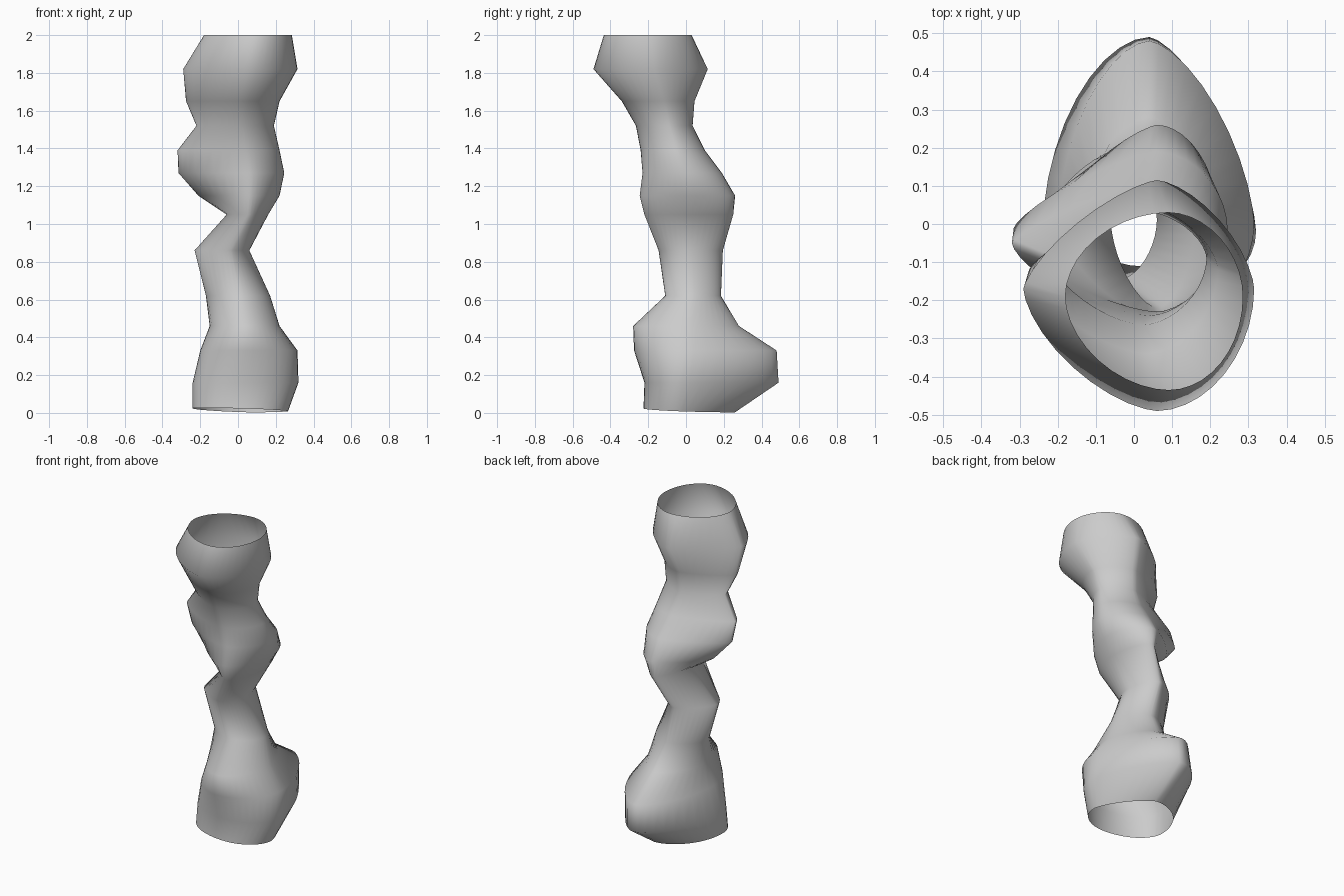
import bpy, math

if "Cube" in bpy.data.objects:
    bpy.data.objects.remove(bpy.data.objects["Cube"])

# Cross-sections: z, left, right, front, back limits, then the x and y of the axis
RINGS = [
    (0, -.24, .265, -.225, .26, .04, -.04),
    (.16, -.24, .32, -.22, .49, .04, -.02),
    (.33, -.2, .315, -.275, .48, .04, 0),
    (.46, -.15, .22, -.28, .28, .04, 0),
    (.62, -.17, .17, -.11, .185, .01, .03),
    (.86, -.23, .06, -.145, .195, -.04, .01),
    (1.05, -.06, .16, -.22, .25, .06, 0),
    (1.15, -.21, .22, -.245, .26, .06, .02),
    (1.27, -.315, .245, -.23, .19, .06, -.01),
    (1.39, -.32, .22, -.24, .1, .04, -.05),
    (1.52, -.22, .19, -.265, .035, .02, -.09),
    (1.65, -.275, .22, -.34, .045, .03, -.12),
    (1.82, -.29, .315, -.49, .115, .06, -.17),
    (2, -.18, .285, -.435, .03, .09, -.19),
]

# Roundness by height: z, then back right, back left, front left, front right quadrants
ROUND = [
    (0, 1.4, 1.9, 2, 2),
    (1.2, 1.9, 1.3, 1.5, 1.7),
    (1.8, 1.5, 1.3, 1.5, 1.9),
    (2, 1.9, 1.9, 1.8, 2),
]
SIDES = 40


def roundness(z, quadrant):
    col = quadrant + 1
    for a, b in zip(ROUND, ROUND[1:]):
        if z <= b[0]:
            t = (z - a[0]) / (b[0] - a[0])
            return a[col] + (b[col] - a[col]) * t


def section(z, left, right, front, back, cx, cy):
    """Lopsided superellipse reaching all four limits."""
    points = []
    for i in range(SIDES):
        angle = math.tau * i / SIDES
        c, s = math.cos(angle), math.sin(angle)
        power = 2 / roundness(z, i * 4 // SIDES)
        x = cx + ((right if c > 0 else left) - cx) * abs(c) ** power
        y = cy + ((back if s > 0 else front) - cy) * abs(s) ** power
        # The bottom rim is slightly tilted
        rim = max(0, .015 - .03 * x - .04 * y) if z == 0 else z
        points.append((x, y, rim))
    return points


# Twisting open tube lofted through the sections
verts = [p for ring in RINGS for p in section(*ring)]
faces = []
for k in range(len(RINGS) - 1):
    for i in range(SIDES):
        a, b = k * SIDES + i, k * SIDES + (i + 1) % SIDES
        faces.append((a, b, b + SIDES, a + SIDES))
mesh = bpy.data.meshes.new("twisted_tube")
mesh.from_pydata(verts, [], faces)
mesh.shade_smooth()
tube = bpy.data.objects.new("twisted_tube", mesh)
bpy.context.collection.objects.link(tube)
